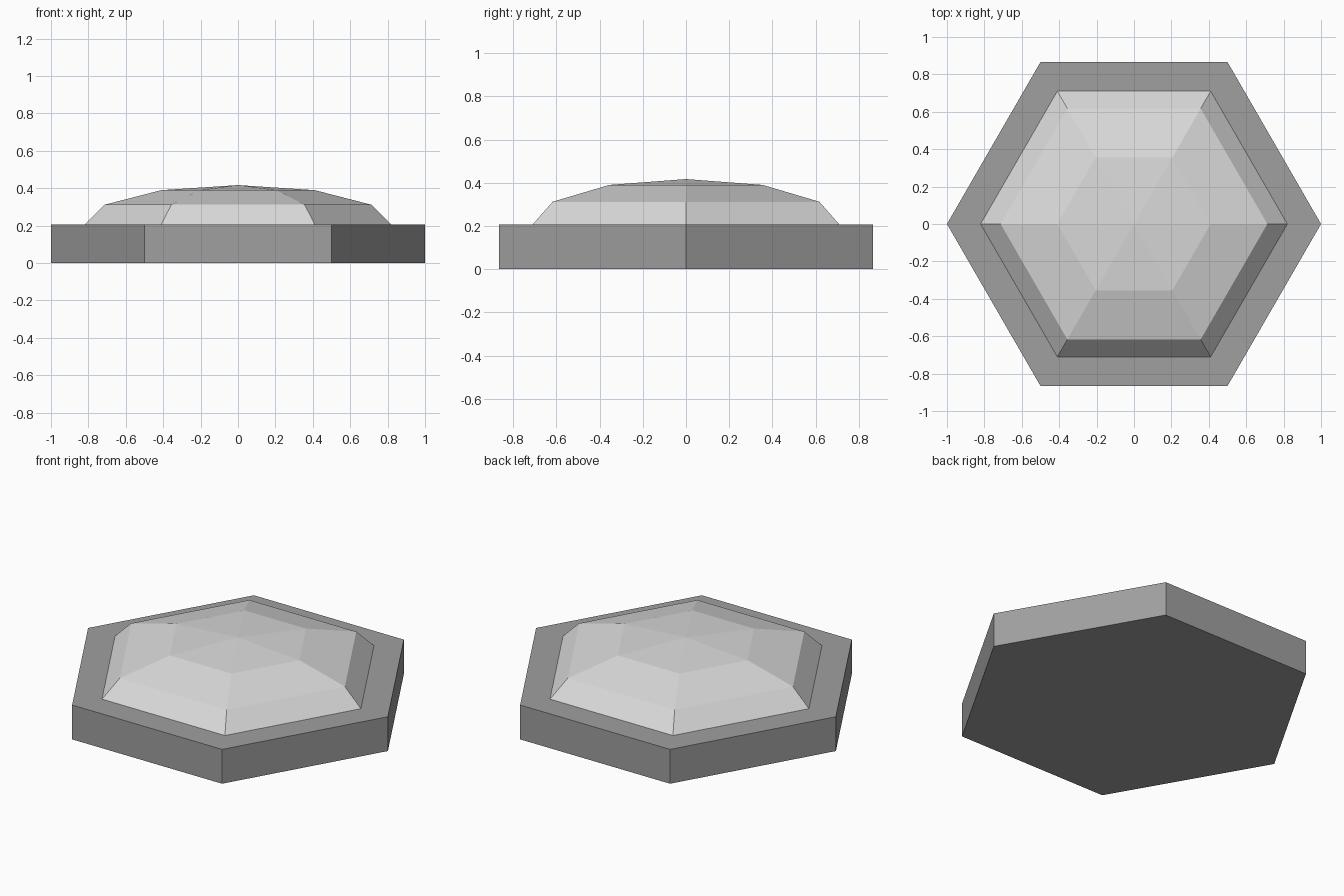
import bpy
import bmesh
from math import cos, sin, tau

if "Cube" in bpy.data.objects:
    bpy.data.objects.remove(bpy.data.objects["Cube"], do_unlink=True)


def make_material(name, grey):
    mat = bpy.data.materials.new(name)
    mat.use_nodes = True
    colour = (grey, grey, grey, 1)
    mat.diffuse_color = colour
    mat.node_tree.nodes["Principled BSDF"].inputs["Base Color"].default_value = colour
    return mat


def hex_stack(name, profile, mat):
    """Loft hexagonal rings through (radius, z) pairs; radius 0 closes to a point."""
    bm = bmesh.new()
    rings = []
    for radius, z in profile:
        if radius == 0:
            rings.append([bm.verts.new((0, 0, z))] * 6)
        else:
            rings.append([bm.verts.new((radius * cos(tau * i / 6), radius * sin(tau * i / 6), z))
                          for i in range(6)])
    for low, high in zip(rings, rings[1:]):
        for i in range(6):
            j = (i + 1) % 6
            corners = [low[i], low[j], high[j], high[i]]
            bm.faces.new(list(dict.fromkeys(corners)))
    # Cap the open ends
    bm.faces.new(rings[0][::-1])
    if profile[-1][0]:
        bm.faces.new(rings[-1])
    bmesh.ops.recalc_face_normals(bm, faces=bm.faces)
    mesh = bpy.data.meshes.new(name)
    bm.to_mesh(mesh)
    bm.free()
    mesh.materials.append(mat)
    obj = bpy.data.objects.new(name, mesh)
    bpy.context.collection.objects.link(obj)
    return obj


# Hexagonal plinth
BASE_TOP = 0.207
hex_stack("base", [(1, 0), (1, BASE_TOP)], make_material("mid grey", 0.35))

# Faceted dome, its foot sunk slightly into the plinth
hex_stack("dome", [(0.82, BASE_TOP - 0.01), (0.82, BASE_TOP), (0.713, 0.312), (0.41, 0.39), (0, 0.417)],
          make_material("pale grey", 0.7))
